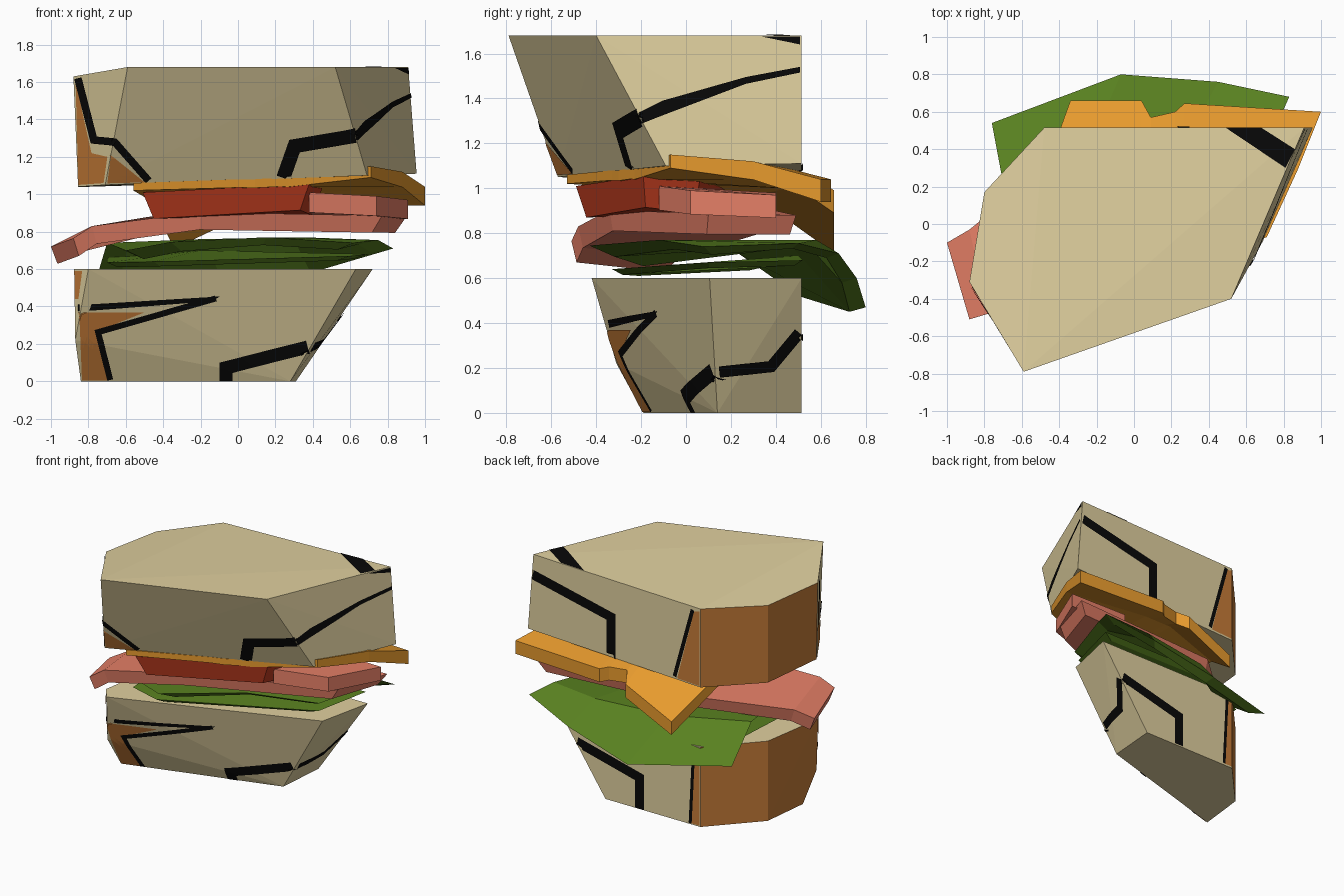
import bpy, bmesh
from mathutils import Vector
from mathutils.bvhtree import BVHTree

if "Cube" in bpy.data.objects:
    bpy.data.objects.remove(bpy.data.objects["Cube"])


def material(name, rgb):
    lin = [((c / 255 + 0.055) / 1.055) ** 2.4 if c > 10 else c / 255 / 12.92 for c in rgb]
    m = bpy.data.materials.new(name)
    m.diffuse_color = (*lin, 1)
    m.use_nodes = True
    m.node_tree.nodes["Principled BSDF"].inputs["Base Color"].default_value = m.diffuse_color
    return m


BREAD = material("bread tan", (224, 208, 159))
CRUST = material("crust brown", (198, 124, 56))
BLACK = material("outline black", (8, 8, 8))
CHEESE = material("cheese orange", (232, 155, 46))
TOMATO = material("tomato red", (190, 60, 32))
HAM = material("ham pink", (236, 131, 106))
LETTUCE = material("lettuce green", (89, 129, 32))


def finish(name, bm, mats):
    mesh = bpy.data.meshes.new(name)
    bm.to_mesh(mesh)
    for m in mats:
        mesh.materials.append(m)
    ob = bpy.data.objects.new(name, mesh)
    bpy.context.collection.objects.link(ob)
    return ob


# Bread slice: hull of its corners, crust on the faces turned to the left
def bread(name, corners):
    bm = bmesh.new()
    for c in corners:
        bm.verts.new(c)
    bmesh.ops.convex_hull(bm, input=bm.verts[:])
    bmesh.ops.recalc_face_normals(bm, faces=bm.faces[:])
    for f in bm.faces:
        f.material_index = 1 if f.normal.x < -0.4 and f.normal.y > -0.1 else 0
    finish(name, bm, [BREAD, CRUST])
    return BVHTree.FromBMesh(bm)


# Filling: grid of columns running front to back, thickened downwards
# (front and back thickness), underside tapered towards the middle
def sheet(name, cols, thick, mat, taper=1.0):
    bm = bmesh.new()
    g = [[bm.verts.new(p) for p in col] for col in cols]
    for a, b in zip(g, g[1:]):
        for i in range(len(a) - 1):
            bm.faces.new((a[i], b[i], b[i + 1], a[i + 1]))
    mid = sum((v.co for v in bm.verts), Vector()) / len(bm.verts)
    ext = bmesh.ops.extrude_face_region(bm, geom=bm.faces[:])["geom"]
    for v in ext:
        if isinstance(v, bmesh.types.BMVert):
            k = min(1, max(0, v.co.y + 0.4))
            v.co.z -= thick[0] + (thick[1] - thick[0]) * k
            v.co.xy = mid.xy + (v.co.xy - mid.xy) * taper
    bmesh.ops.recalc_face_normals(bm, faces=bm.faces[:])
    finish(name, bm, [mat])


# Views that painted details are projected from
VIEWS = {
    "front": (lambda a, b: Vector((a, -3, b)), Vector((0, 1, 0))),
    "right": (lambda a, b: Vector((3, a, b)), Vector((-1, 0, 0))),
    "back": (lambda a, b: Vector((a, 3, b)), Vector((0, -1, 0))),
    "top": (lambda a, b: Vector((a, b, 3)), Vector((0, 0, -1))),
}


def project(tree, view, p, lift):
    start, ray = VIEWS[view]
    o = start(*p)
    hit, n, _, _ = tree.ray_cast(o, ray)
    if hit is None:
        # slide to the slice's edge when the ray just misses it
        hit, n, _, _ = min((tree.find_nearest(o + ray * (2 + 0.05 * k)) for k in range(41)),
                           key=lambda r: r[3])
    return hit + n * lift


# Painted polygon wrapped just off the bread
def patch(name, tree, view, pts, mat, lift=0.004, cuts=7):
    bm = bmesh.new()
    bm.faces.new([bm.verts.new((p[0], p[1], 0)) for p in pts])
    bmesh.ops.triangulate(bm, faces=bm.faces[:])
    bmesh.ops.subdivide_edges(bm, edges=bm.edges[:], cuts=cuts, use_grid_fill=True)
    for v in bm.verts:
        v.co = project(tree, view, v.co.xy, lift)
    bm.normal_update()
    ray = VIEWS[view][1]
    for f in bm.faces:
        if f.normal.dot(ray) > 0:
            f.normal_flip()
    finish(name, bm, [mat])


# Painted line of given width, one strip per segment with mitred joints
def stripe(name, tree, view, pts, width, mat=BLACK):
    P = [Vector(p) for p in pts]
    sides = []
    for i, p in enumerate(P):
        d = [(P[j + 1] - P[j]).normalized() for j in (i - 1, i) if 0 <= j < len(P) - 1]
        t = sum(d, Vector((0, 0))).normalized()
        n = Vector((-t.y, t.x))
        w = width / 2 / max(0.5, t.dot(d[0]))
        sides.append((p + n * w, p - n * w))
    for i, (a, b) in enumerate(zip(sides, sides[1:])):
        patch(f"{name}_{i + 1}", tree, view, (a[0], b[0], b[1], a[1]), mat, 0.007)


# Bottom bread
bottom = bread("bottom_bread", [
    (-.80, -.42, .6), (-.876, -.32, .6), (-.80, .17, .6), (-.48, .515, .6),
    (.72, .515, .6), (.63, .105, .6), (-.87, -.31, .22),
    (-.84, -.19, 0), (-.80, .17, 0), (-.48, .515, 0), (.31, .515, 0), (.28, .14, 0)])

# Top bread
top = bread("top_bread", [
    (-.59, -.79, 1.68), (.52, -.40, 1.68), (.91, .515, 1.68), (-.48, .515, 1.64),
    (-.80, .17, 1.62), (-.88, -.31, 1.63),
    (-.71, -.57, 1.05), (.69, -.09, 1.10), (.955, .515, 1.11), (-.48, .515, 1.05),
    (-.80, .17, 1.04), (-.855, -.33, 1.04)])

# Lettuce: draped upper leaf and flat lower leaf
sheet("upper_lettuce", [
    [(-.60, -.28, .70), (-.70, .22, .74), (-.76, .54, .54)],
    [(-.36, -.43, .745), (-.20, .50, .76), (-.07, .80, .47)],
    [(.15, -.12, .77), (.35, .58, .77), (.45, .76, .60)],
    [(.62, .08, .74), (.75, .50, .755), (.83, .68, .71)]], (.05, .02), LETTUCE, .85)
sheet("lower_lettuce", [
    [(-.70, -.25, .635), (-.70, .30, .66)], [(-.45, -.33, .64), (-.20, .50, .70)],
    [(.60, .10, .67), (.70, .52, .68)]], (.025, .025), LETTUCE, .9)

# Ham: long drooping slice and short folded piece
sheet("ham_slice", [
    [(-.88, -.51, .765), (-1.0, -.10, .72)], [(-.78, -.48, .83), (-.88, -.03, .78)],
    [(-.20, -.34, .905), (-.35, .40, .90)], [(.77, .10, .885), (.90, .49, .88)]],
    (.095, .085), HAM, .95)
sheet("ham_fold", [
    [(.38, -.12, 1.01), (.42, .40, .98)], [(.74, .02, .99), (.91, .40, .97)]],
    (.11, .10), HAM)

# Tomato
sheet("tomato", [
    [(-.51, -.49, 1.01), (-.40, .20, 1.03)], [(.38, -.19, 1.055), (.45, .06, 1.03)]],
    (.14, .14), TOMATO, .88)

# Cheese with a melted corner at the back
sheet("cheese", [
    [(-.56, -.53, 1.06), (-.47, .30, 1.05), (-.34, .66, .81)],
    [(.00, -.33, 1.08), (.04, .45, 1.09), (.04, .66, .99)],
    [(.09, -.30, 1.08), (.09, .45, 1.09), (.09, .57, 1.05)],
    [(.22, -.25, 1.09), (.22, .45, 1.09), (.22, .60, 1.05)],
    [(.27, -.23, 1.09), (.27, .45, 1.09), (.27, .645, 1.04)],
    [(.71, -.07, 1.15), (.88, .30, 1.12), (1.0, .60, 1.04)]], (.04, .10), CHEESE)

# Top bread: crust patches and outlines
patch("top_crust_left", top, "front",
      [(-.865, 1.60), (-.78, 1.22), (-.695, 1.20), (-.715, 1.06), (-.85, 1.05)], CRUST)
patch("top_crust_front", top, "front", [(-.68, 1.21), (-.50, 1.065), (-.70, 1.06)], CRUST)
patch("top_crust_back", top, "back", [(-.475, 1.62), (-.43, 1.61), (-.29, 1.07), (-.475, 1.06)], CRUST)
stripe("top_line_left", top, "front",
       [(-.85, 1.62), (-.765, 1.29), (-.66, 1.28), (-.48, 1.075)], .04)
stripe("top_line_middle", top, "front", [(.24, 1.09), (.30, 1.26), (.625, 1.315)], .075)
patch("top_line_right", top, "right",
      [(-.30, 1.29), (-.10, 1.39), (.27, 1.495), (.51, 1.54), (.51, 1.515),
       (.27, 1.465), (-.10, 1.325), (-.24, 1.27)], BLACK, .007)
stripe("top_line_back", top, "back", [(.91, 1.53), (.26, 1.385), (.26, 1.08)], .075)
stripe("top_line_back_left", top, "back", [(-.42, 1.62), (-.27, 1.08)], .03)
patch("top_line_above", top, "top", [(.49, .515), (.68, .515), (.86, .40), (.81, .30)], BLACK)
patch("top_line_corner", top, "right", [(.34, 1.675), (.51, 1.675), (.51, 1.64)], BLACK)

# Bottom bread: crust patches and outlines
patch("bottom_crust_front", bottom, "front",
      [(-.85, .37), (-.50, .37), (-.75, .27), (-.70, .005), (-.835, .005)], CRUST)
patch("bottom_crust_corner", bottom, "front",
      [(-.872, .59), (-.83, .59), (-.85, .44), (-.872, .44)], CRUST)
patch("bottom_crust_back", bottom, "back",
      [(-.475, .59), (-.44, .59), (-.41, .01), (-.475, .01)], CRUST)
patch("bottom_line_upper", bottom, "front",
      [(-.85, .41), (-.10, .455), (-.14, .43), (-.85, .375)], BLACK, .007)
stripe("bottom_line_left", bottom, "front", [(-.12, .445), (-.75, .265), (-.685, .01)], .032)
stripe("bottom_line_front", bottom, "front", [(-.065, .005), (-.065, .075), (.37, .185)], .07)
stripe("bottom_line_right", bottom, "right", [(.15, .185), (.38, .21), (.505, .36)], .05)
stripe("bottom_line_back", bottom, "back", [(.54, .37), (.02, .24), (.02, .005)], .075)
stripe("bottom_line_back_left", bottom, "back", [(-.43, .59), (-.40, .01)], .025)
